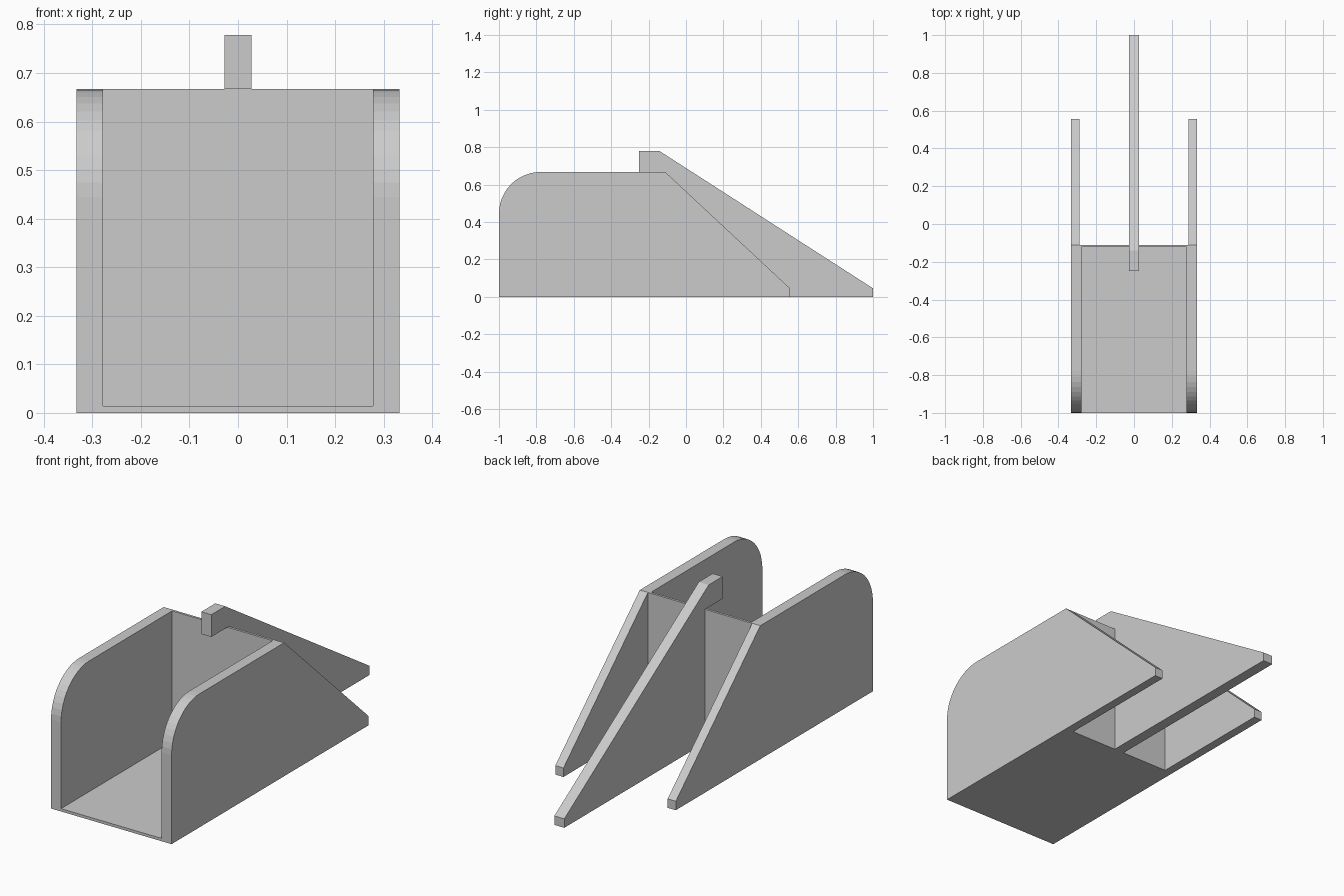
import bpy, bmesh, math

if "Cube" in bpy.data.objects:
    bpy.data.objects.remove(bpy.data.objects["Cube"])


def slab(name, profile, x0, x1):
    """Extrude a (y, z) outline along x from x0 to x1."""
    bm = bmesh.new()
    face = bm.faces.new([bm.verts.new((x0, y, z)) for y, z in profile])
    ext = bmesh.ops.extrude_face_region(bm, geom=[face])
    verts = [g for g in ext["geom"] if isinstance(g, bmesh.types.BMVert)]
    bmesh.ops.translate(bm, verts=verts, vec=(x1 - x0, 0, 0))
    bmesh.ops.recalc_face_normals(bm, faces=bm.faces)
    mesh = bpy.data.meshes.new(name)
    bm.to_mesh(mesh)
    bm.free()
    obj = bpy.data.objects.new(name, mesh)
    bpy.context.collection.objects.link(obj)
    return obj


def mirror_x(obj):
    mod = obj.modifiers.new("mirror", "MIRROR")
    mod.use_axis[0] = True
    mod.use_mirror_merge = False


def rect(y0, y1, z0, z1):
    return [(y0, z0), (y1, z0), (y1, z1), (y0, z1)]


OUTER, INNER, FIN_INNER = 0.333, 0.278, 0.288   # half widths
BACK, TOP, TIP = -0.111, 0.667, 0.045           # back wall y, wall top, fin tip height
R, STEPS = 0.222, 12                            # rounded front corner

# Side walls with rounded upper front corner
arc = [(-1 + R - R * math.sin(a), TOP - R + R * math.cos(a))
       for a in (i * math.pi / 2 / STEPS for i in range(STEPS + 1))]
mirror_x(slab("side_wall", [(-1, 0), (BACK, 0), (BACK, TOP)] + arc, INNER, OUTER))

# Slightly thinner sloped fins behind the side walls
mirror_x(slab("side_fin", [(BACK, 0), (0.556, 0), (0.556, TIP), (BACK, TOP)],
              FIN_INNER, OUTER))

# Thin floor and back panel
slab("floor", rect(-1, BACK, 0, 0.014), -INNER, INNER)
slab("back_panel", rect(BACK - 0.012, BACK, 0.014, TOP), -INNER, INNER)

# Central fin with a head that hooks over the back panel
slab("centre_fin", [(BACK, 0), (1, 0), (1, TIP), (-0.14, 0.778),
                    (-0.25, 0.778), (-0.25, TOP), (BACK, TOP)], -0.0275, 0.0275)
